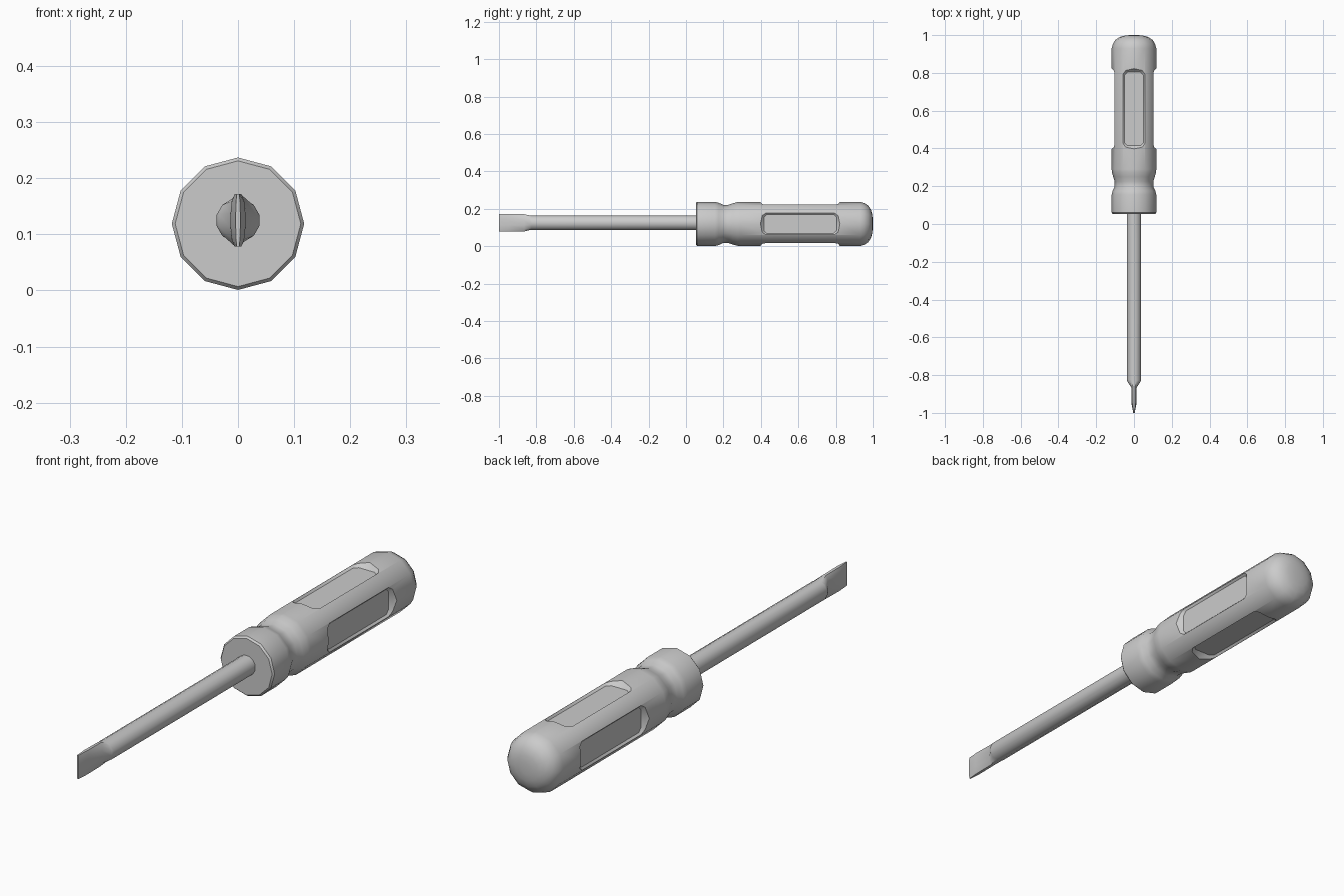
import bpy, bmesh, math
from mathutils import Matrix

if "Cube" in bpy.data.objects:
    bpy.data.objects.remove(bpy.data.objects["Cube"])


def make_object(name, bm):
    bmesh.ops.recalc_face_normals(bm, faces=bm.faces)
    mesh = bpy.data.meshes.new(name)
    bm.to_mesh(mesh)
    bm.free()
    ob = bpy.data.objects.new(name, mesh)
    bpy.context.collection.objects.link(ob)
    return ob


def loft(bm, loops):
    """Skin a list of point loops and cap both ends."""
    rings = [[bm.verts.new(p) for p in loop] for loop in loops]
    n = len(rings[0])
    for a, b in zip(rings, rings[1:]):
        for i in range(n):
            j = (i + 1) % n
            bm.faces.new((a[i], a[j], b[j], b[i]))
    bm.faces.new(rings[0])
    bm.faces.new(rings[-1])


def smooth(ob, angle):
    bpy.ops.object.select_all(action='DESELECT')
    ob.select_set(True)
    bpy.context.view_layer.objects.active = ob
    bpy.ops.object.shade_smooth_by_angle(angle=math.radians(angle))


def section(y, hx, hz, cz, power=1.0, turn=0.0):
    """Twelve-sided cross-section; a low power squares off its sides."""
    pts = []
    for i in range(12):
        a = math.radians(30 * i + turn)
        c = math.cos(a)
        pts.append((hx * math.copysign(abs(c) ** power, c), y, cz + hz * math.sin(a)))
    return pts


# Handle body: twelve-sided, with a waist and a domed end
HZ = 0.119
profile = [(0.053, 0.112), (0.060, 0.118), (0.155, 0.118), (0.175, 0.113),
           (0.198, 0.102), (0.225, 0.102), (0.25, 0.110), (0.275, 0.117), (0.29, 0.118),
           (0.93, 0.118), (0.955, 0.111), (0.975, 0.098), (0.99, 0.075), (0.997, 0.050),
           (1.0, 0.022)]
bm = bmesh.new()
loft(bm, [section(y, r, r, HZ) for y, r in profile])
handle = make_object("handle", bm)


# Four grip recesses with sloping walls and clipped corners
def clipped_rect(hw, hl, c, z):
    return [(hw, -hl + c, z), (hw, hl - c, z), (hw - c, hl, z), (-hw + c, hl, z),
            (-hw, hl - c, z), (-hw, -hl + c, z), (-hw + c, -hl, z), (hw - c, -hl, z)]


bm = bmesh.new()
for k in range(4):
    start = len(bm.verts)
    loft(bm, [clipped_rect(0.050, 0.194, 0.015, 0.095),
              clipped_rect(0.085, 0.222, 0.022, 0.130)])
    bm.verts.ensure_lookup_table()
    place = Matrix.Translation((0, 0.61, HZ)) @ Matrix.Rotation(k * math.pi / 2, 4, 'Y')
    bmesh.ops.transform(bm, matrix=place, verts=bm.verts[start:])
cutter = make_object("grip_cutter", bm)
cutter.hide_render = True
cut = handle.modifiers.new("grip_recesses", 'BOOLEAN')
cut.operation = 'DIFFERENCE'
cut.solver = 'EXACT'
cut.object = cutter
bpy.context.view_layer.objects.active = handle
handle.select_set(True)
bpy.ops.object.modifier_apply(modifier=cut.name)
bpy.data.objects.remove(cutter)
smooth(handle, 35)

# Shaft running into a flattened flat-head blade
SZ = 0.125
K = 1 / math.cos(math.radians(15))
stations = [(0.10, 0.038, 0.038, 1.0), (-0.825, 0.038, 0.038, 1.0),
            (-0.835, 0.034, 0.039, 0.95), (-0.865, 0.014, 0.046, 0.7),
            (-0.95, 0.013, 0.047, 0.6), (-1.0, 0.004, 0.047, 0.5)]
bm = bmesh.new()
loft(bm, [section(y, hx * K, hz * K, SZ, p, 15) for y, hx, hz, p in stations])
smooth(make_object("shaft_and_blade", bm), 35)
